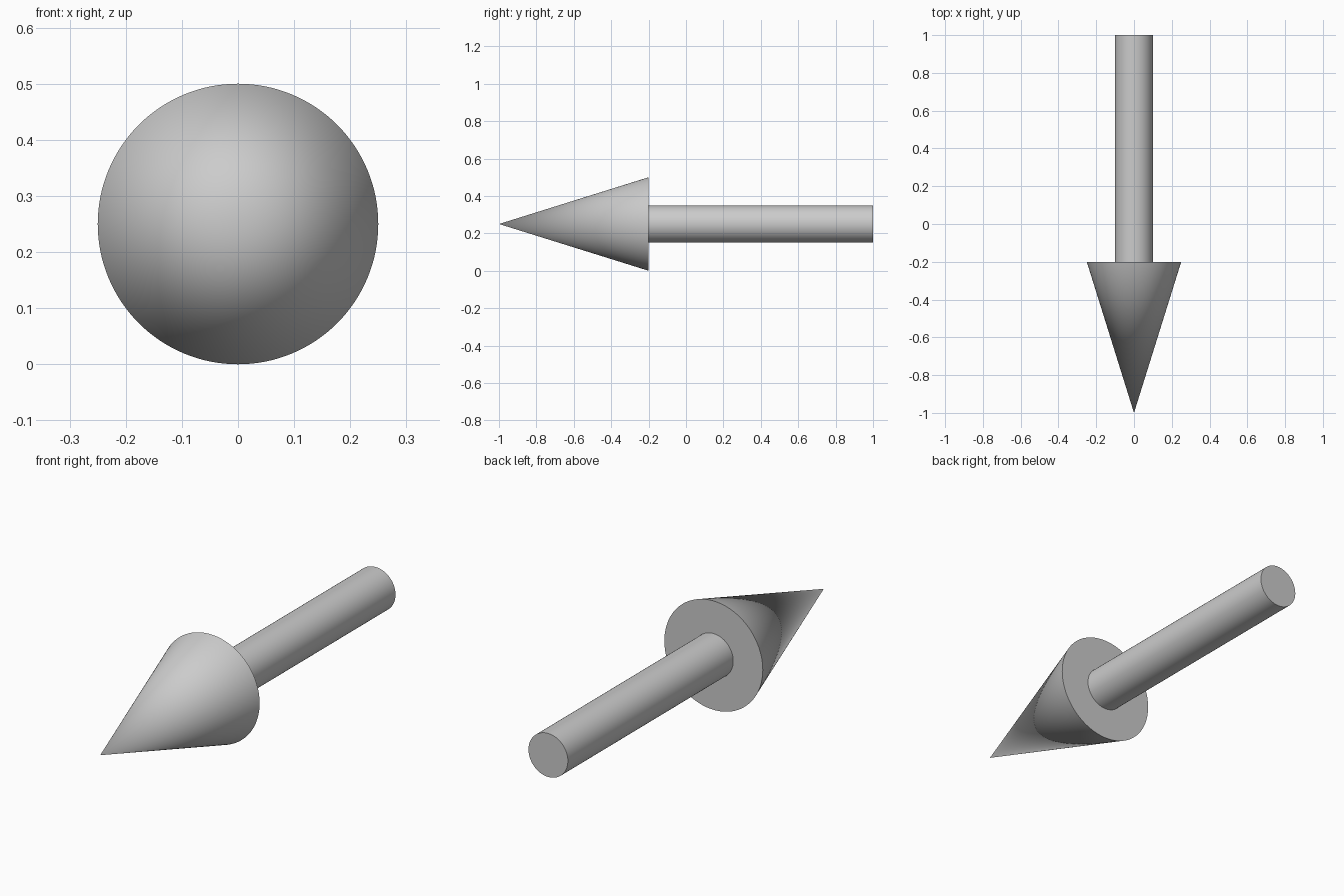
import bpy
import math

if "Cube" in bpy.data.objects:
    bpy.data.objects.remove(bpy.data.objects["Cube"])

AXIS_Z = 0.25
SIDES = 128


def round_part(name, y_front, y_back, r_front, r_back):
    """Cone or cylinder along y with smooth sides and sharp rims."""
    bpy.ops.mesh.primitive_cone_add(
        vertices=SIDES, radius1=r_back, radius2=r_front,
        depth=y_back - y_front,
        location=(0, (y_front + y_back) / 2, AXIS_Z),
        rotation=(math.radians(90), 0, 0))
    part = bpy.context.object
    part.name = name
    bpy.ops.object.transform_apply(location=True, rotation=True, scale=True)
    bpy.ops.object.shade_smooth_by_angle(angle=math.radians(30))
    return part


# Pointed head, tip towards the front
round_part("arrow_head", -1.0, -0.2, 0.0, 0.25)

# Straight shaft behind the head
round_part("arrow_shaft", -0.2, 1.0, 0.1, 0.1)
